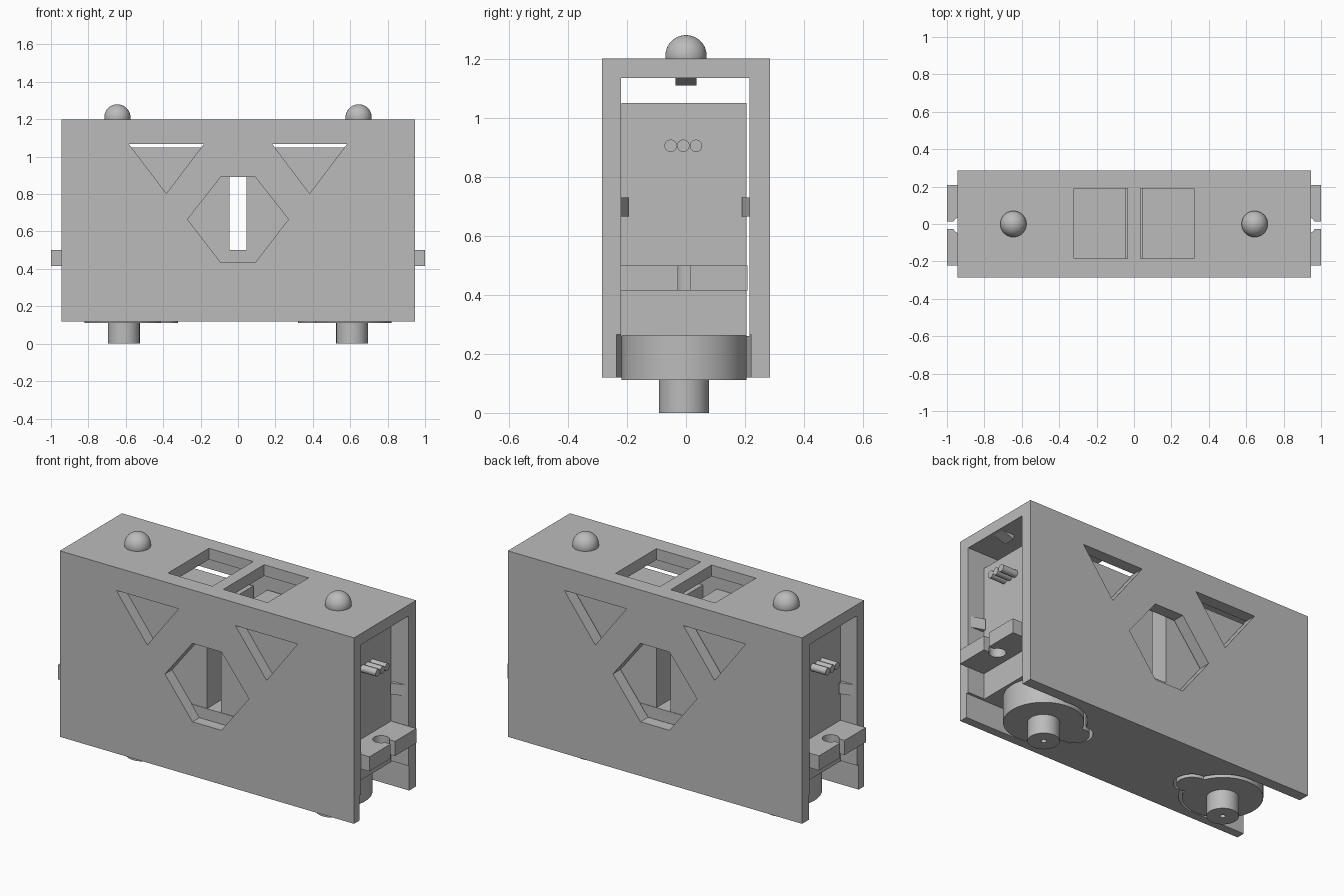
import bpy, bmesh, math
from mathutils import Vector

cube = bpy.data.objects.get("Cube")
if cube:
    bpy.data.objects.remove(cube, do_unlink=True)

grey = bpy.data.materials.new("plain grey")
grey.use_nodes = True
grey.diffuse_color = (0.5, 0.5, 0.5, 1)
grey.node_tree.nodes["Principled BSDF"].inputs["Base Color"].default_value = (0.5, 0.5, 0.5, 1)


def prism(name, outline, axis, lo, hi):
    """Extrude a 2D outline along one axis; the outline uses the other two in order."""
    def place(p, depth):
        c = list(p)
        c.insert("xyz".index(axis), depth)
        return Vector(c)
    bm = bmesh.new()
    base = bm.faces.new([bm.verts.new(place(p, lo)) for p in outline])
    new = bmesh.ops.extrude_face_region(bm, geom=[base])["geom"]
    shift = place((0, 0), hi - lo)
    bmesh.ops.translate(bm, vec=shift, verts=[v for v in new if isinstance(v, bmesh.types.BMVert)])
    bmesh.ops.recalc_face_normals(bm, faces=bm.faces)
    mesh = bpy.data.meshes.new(name)
    bm.to_mesh(mesh)
    bm.free()
    mesh.materials.append(grey)
    obj = bpy.data.objects.new(name, mesh)
    bpy.context.collection.objects.link(obj)
    return obj


def box(name, x, y, z):
    return prism(name, [(x[0], y[0]), (x[1], y[0]), (x[1], y[1]), (x[0], y[1])], "z", *z)


def disc(name, centre, radius, axis, lo, hi, sides=48):
    ring = [(centre[0] + radius * math.cos(math.tau * i / sides),
             centre[1] + radius * math.sin(math.tau * i / sides)) for i in range(sides)]
    return prism(name, ring, axis, lo, hi)


def combine(target, tool, operation="DIFFERENCE"):
    tool.hide_render = True
    mod = target.modifiers.new(operation, "BOOLEAN")
    mod.operation, mod.solver, mod.object = operation, "EXACT", tool
    bpy.context.view_layer.objects.active = target
    bpy.ops.object.modifier_apply(modifier=mod.name)
    bpy.data.objects.remove(tool, do_unlink=True)


def smooth(obj):
    bpy.ops.object.select_all(action="DESELECT")
    obj.select_set(True)
    bpy.context.view_layer.objects.active = obj
    bpy.ops.object.shade_smooth_by_angle(angle=math.radians(30))


MID_Y = -0.007      # motor centre line
SHAFT_X = 0.61
BODY = (0.045, 0.838)

# Housing: hollow tunnel open at both ends
housing = box("housing", (-0.945, 0.945), (-0.285, 0.285), (0.12, 1.2))
combine(housing, box("cavity", (-1.1, 1.1), (-0.22, 0.215), (0.26, 1.135)))

# Hexagonal opening through both walls
hexagon = [(-0.27, 0.665), (-0.093, 0.89), (0.093, 0.89),
           (0.27, 0.665), (0.093, 0.435), (-0.093, 0.435)]
combine(housing, prism("hexagon_cut", hexagon, "y", -0.5, 0.5))

for side, s in (("left", 1), ("right", -1)):
    # Triangular wall openings and roof windows
    triangle = [(s * 0.183, 1.067), (s * 0.583, 1.067), (s * 0.383, 0.803)]
    combine(housing, prism("triangle_cut", triangle, "y", -0.5, 0.5))
    combine(housing, box("window_cut", sorted((s * 0.035, s * 0.32)), (-0.185, 0.19), (1.1, 1.3)))
    # Gearbox slot in the floor, open to the end
    for slot in (disc("slot_round", (s * SHAFT_X, MID_Y), 0.23, "z", 0, 0.265),
                 disc("slot_small", (s * 0.4, MID_Y), 0.097, "z", 0, 0.265),
                 box("slot_end", sorted((s * SHAFT_X, s * 1.1)),
                     (MID_Y - 0.228, MID_Y + 0.228), (0, 0.265))):
        combine(housing, slot)

    # Snap wedges that hold the motor in place
    for name, wall, inner in (("front", -0.225, -0.195), ("back", 0.22, 0.19)):
        prism(f"{side}_{name}_clip", [(s * 0.848, wall), (s * 0.848, inner), (s * 0.94, wall)],
              "z", 0.665, 0.73)
    prism(f"{side}_roof_clip", [(s * 0.848, 1.14), (s * 0.848, 1.11), (s * 0.94, 1.14)],
          "y", -0.035, 0.035)

    # Motor body and mounting tabs with open screw holes
    box(f"{side}_motor_body", sorted((s * BODY[0], s * BODY[1])),
        (MID_Y - 0.212, MID_Y + 0.212), (0.262, 1.05))
    tabs = box(f"{side}_motor_tabs", sorted((s * -0.12, s * 1.0)),
               (MID_Y - 0.215, MID_Y + 0.215), (0.415, 0.5))
    combine(tabs, disc("screw_hole", (s * 0.925, MID_Y), 0.045, "z", 0.3, 0.6))
    combine(tabs, box("screw_slot", sorted((s * 0.925, s * 1.1)),
                      (MID_Y - 0.02, MID_Y + 0.02), (0.3, 0.6)))
    smooth(tabs)

    # Gearbox and output shaft
    gearbox = disc(f"{side}_gearbox", (s * SHAFT_X, MID_Y), 0.212, "z", 0.112, 0.265, 64)
    combine(gearbox, disc("small_gear", (s * 0.4, MID_Y), 0.08, "z", 0.112, 0.265), "UNION")
    smooth(gearbox)
    shaft = disc(f"{side}_shaft", (s * SHAFT_X, MID_Y), 0.085, "z", 0, 0.12)
    combine(shaft, disc("bore", (s * SHAFT_X, MID_Y), 0.015, "z", -0.1, 0.09, 16))
    smooth(shaft)

    # Three cable stubs
    for i in (-1, 0, 1):
        wire = disc(f"{side}_wire_{i + 2}", (MID_Y + i * 0.043 - 0.002, 0.905), 0.021, "x",
                    *sorted((s * 0.82, s * 0.935)), 24)
        smooth(wire)

    # Domed button on the roof
    bpy.ops.mesh.primitive_uv_sphere_add(segments=40, ring_count=20, radius=0.07,
                                         location=(s * 0.645, 0, 1.21))
    dome = bpy.context.object
    dome.name = f"{side}_roof_dome"
    dome.data.materials.append(grey)
    smooth(dome)
